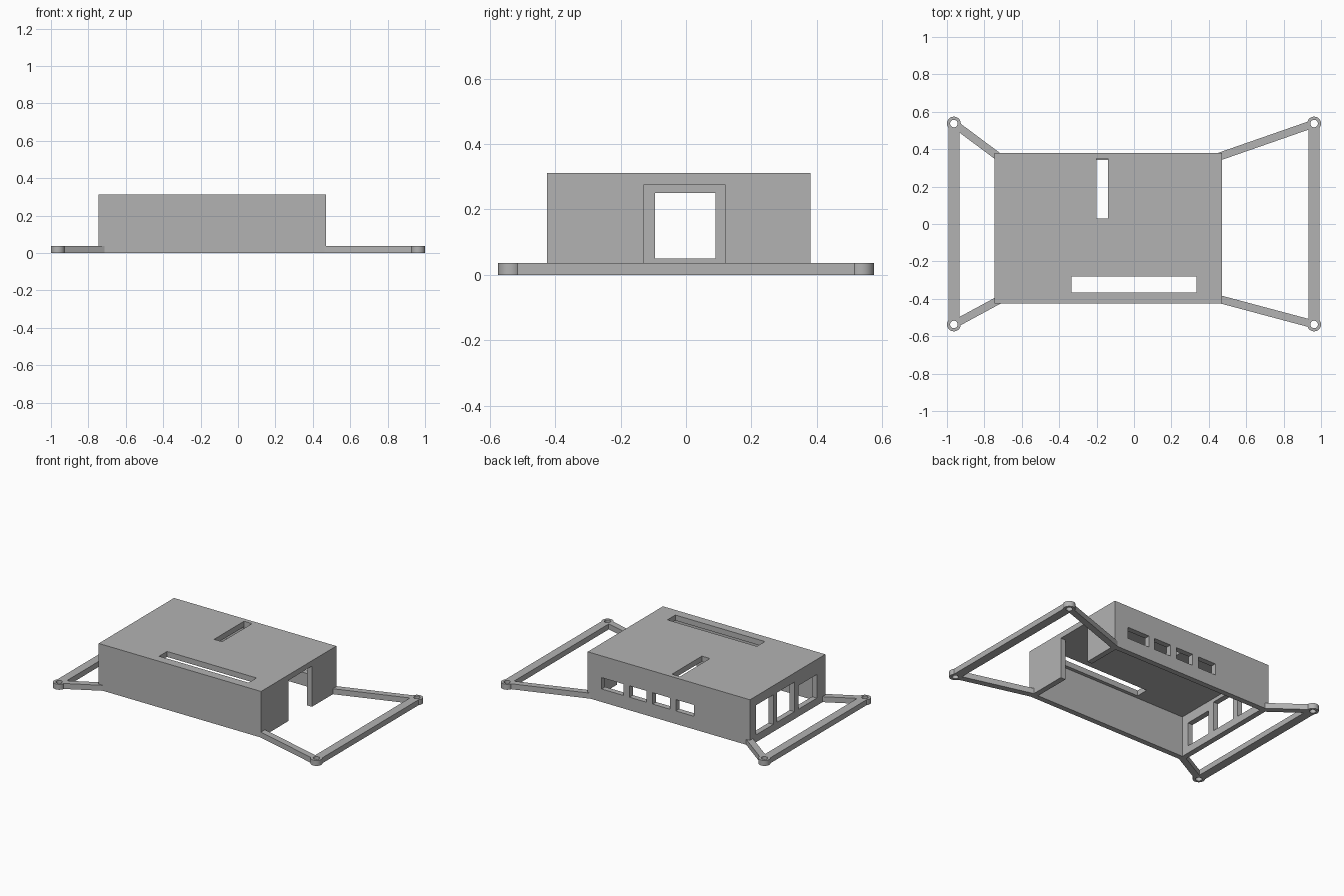
import bpy, bmesh, math
from mathutils import Matrix, Vector

default = bpy.data.objects.get("Cube")
if default:
    bpy.data.objects.remove(default, do_unlink=True)

grey = bpy.data.materials.new("plain grey")
grey.use_nodes = True
GREY = (0.45, 0.45, 0.45, 1)
grey.diffuse_color = GREY
grey.node_tree.nodes["Principled BSDF"].inputs["Base Color"].default_value = GREY

T = 0.037                                   # wall and frame thickness
X0, X1, Y0, Y1, H = -0.745, 0.47, -0.425, 0.38, 0.312


def finish(name, bm):
    mesh = bpy.data.meshes.new(name)
    bm.to_mesh(mesh)
    bm.free()
    mesh.materials.append(grey)
    obj = bpy.data.objects.new(name, mesh)
    bpy.context.collection.objects.link(obj)
    return obj


def block(name, x, y, z):
    bm = bmesh.new()
    size = Matrix.Diagonal((x[1] - x[0], y[1] - y[0], z[1] - z[0], 1))
    mid = Matrix.Translation((sum(x) / 2, sum(y) / 2, sum(z) / 2))
    bmesh.ops.create_cube(bm, size=1, matrix=mid @ size)
    return finish(name, bm)


def bar(name, a, b, width):
    a, b = Vector((*a, T / 2)), Vector((*b, T / 2))
    d = b - a
    bm = bmesh.new()
    bmesh.ops.create_cube(bm, size=1, matrix=Matrix.Translation((a + b) / 2)
                          @ Matrix.Rotation(math.atan2(d.y, d.x), 4, 'Z')
                          @ Matrix.Diagonal((d.length, width, T, 1)))
    return finish(name, bm)


def disc(name, centre, radius, depth):
    bm = bmesh.new()
    bmesh.ops.create_cone(bm, cap_ends=True, segments=32, radius1=radius, radius2=radius,
                          depth=depth, matrix=Matrix.Translation((*centre, T / 2)))
    return finish(name, bm)


def combine(target, tool, operation):
    """Apply a boolean and discard the tool."""
    tool.hide_render = True
    mod = target.modifiers.new("combine", 'BOOLEAN')
    mod.operation, mod.solver, mod.object = operation, 'EXACT', tool
    bpy.context.view_layer.objects.active = target
    bpy.ops.object.modifier_apply(modifier=mod.name)
    bpy.data.objects.remove(tool, do_unlink=True)


# Cover: hollow box, open underneath
cover = block("cover", (X0, X1), (Y0, Y1), (0, H))
cuts = [((X0 + T, X1 - T), (Y0 + T, Y1 - T), (-0.1, H - T))]

# Slots in the top
for x, y in [((-0.2, -0.14), (0.03, 0.35)), ((-0.335, 0.335), (-0.365, -0.28))]:
    cuts.append((x, y, (H - 2 * T, H + T)))

# Port windows in the back wall
for x in [(0.20, 0.365), (0.03, 0.157), (-0.145, -0.017), (-0.325, -0.19)]:
    cuts.append((x, (Y1 - 2 * T, Y1 + T), (0.088, 0.165)))

# Port windows in one end, open notch in the other
for y, top in [((0.13, 0.316), 0.25), ((-0.095, 0.09), 0.25), ((-0.335, -0.14), 0.21)]:
    cuts.append(((X0 - T, X0 + 2 * T), y, (0.05, top)))
cuts.append(((X1 - 2 * T, X1 + T), (-0.13, 0.12), (-0.1, H - T)))

for cut in cuts:
    combine(cover, block("cutter", *cut), 'DIFFERENCE')

# Mounting frames: end bar, two arms and two ringed screw holes on each side
RX, RY = 0.963, 0.537
sides = [("right", -1, (-0.728, 0.362), (-0.725, -0.408)),
         ("left", 1, (0.455, 0.36), (0.45, -0.40))]
for side, s, back_end, front_end in sides:
    frame = bar(side + "_mounting_frame", (s * RX, -RY), (s * RX, RY), 0.058)
    corners = [((s * RX, RY), back_end), ((s * RX, -RY), front_end)]
    for corner, end in corners:
        combine(frame, bar("arm", corner, end, 0.042), 'UNION')
        combine(frame, disc("ring", corner, 0.037, T), 'UNION')
    for corner, end in corners:
        combine(frame, disc("hole_cutter", corner, 0.02, T * 4), 'DIFFERENCE')
    bpy.ops.object.select_all(action='DESELECT')
    frame.select_set(True)
    bpy.context.view_layer.objects.active = frame
    bpy.ops.object.shade_smooth_by_angle(angle=math.radians(25))
